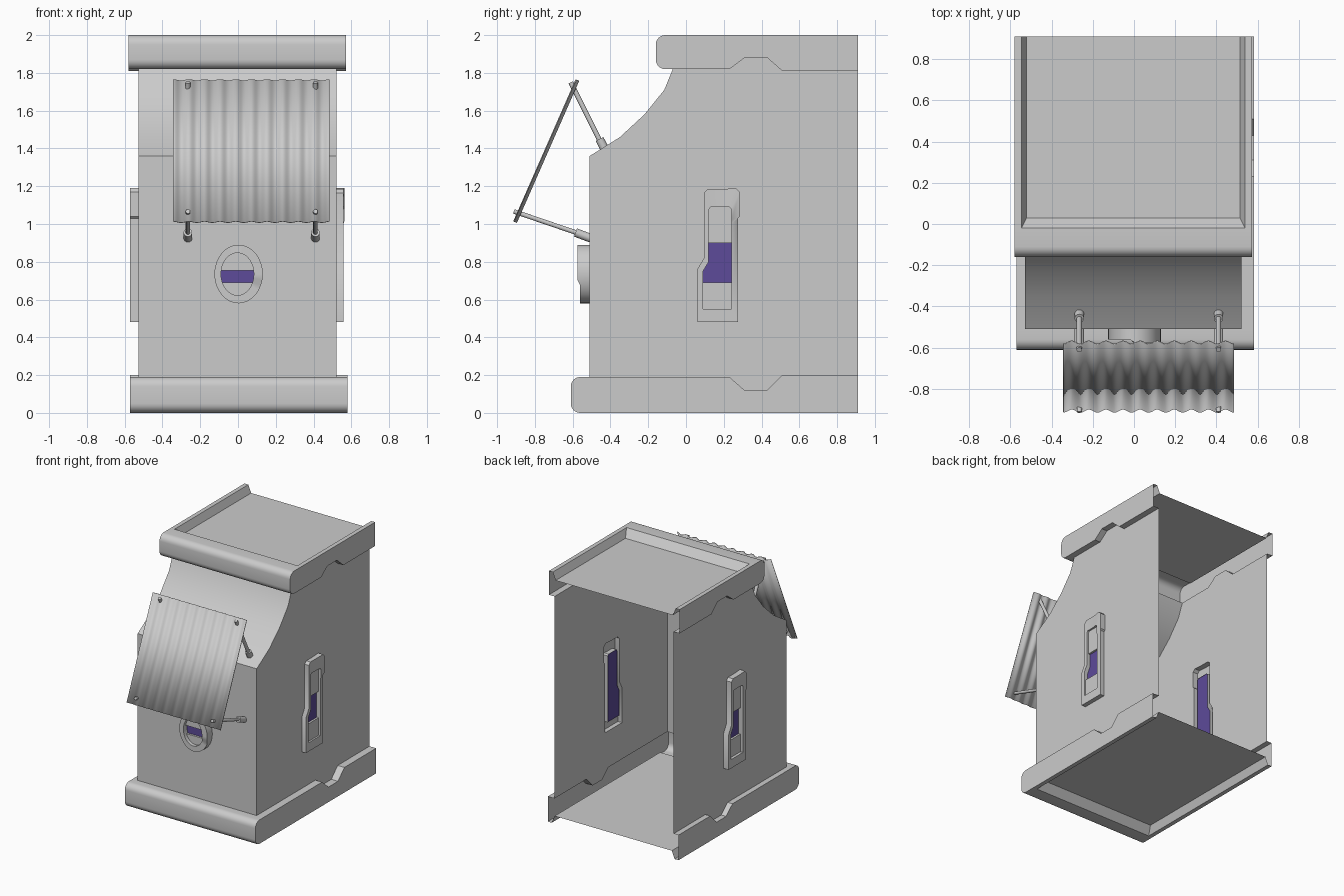
import bpy, bmesh, math
from mathutils import Vector

if "Cube" in bpy.data.objects:
    bpy.data.objects.remove(bpy.data.objects["Cube"])

BACK = 0.91            # open rear edge
BX, BW = -0.003, 0.525  # body centre and half width
PURPLE = bpy.data.materials.new("purple_glow")
PURPLE.diffuse_color = (0.11, 0.07, 0.32, 1)
PURPLE.use_nodes = True
PURPLE.node_tree.nodes["Principled BSDF"].inputs["Base Color"].default_value = PURPLE.diffuse_color


def finish(bm, name, mat=None, angle=40, weld=True):
    if weld:
        bmesh.ops.remove_doubles(bm, verts=bm.verts, dist=1e-5)
    bmesh.ops.recalc_face_normals(bm, faces=bm.faces)
    me = bpy.data.meshes.new(name)
    bm.to_mesh(me)
    bm.free()
    ob = bpy.data.objects.new(name, me)
    bpy.context.collection.objects.link(ob)
    if mat:
        me.materials.append(mat)
    bpy.ops.object.select_all(action='DESELECT')
    ob.select_set(True)
    bpy.context.view_layer.objects.active = ob
    bpy.ops.object.shade_smooth_by_angle(angle=math.radians(angle))
    return ob


def poly(bm, pts):
    return bm.faces.new([bm.verts.new(p) for p in pts])


def loft(bm, a, b, closed=False):
    va, vb = [bm.verts.new(p) for p in a], [bm.verts.new(p) for p in b]
    n = len(a)
    for i in range(n if closed else n - 1):
        j = (i + 1) % n
        bm.faces.new((va[i], va[j], vb[j], vb[i]))


def holed(bm, outer, hole, normal):
    edges = []
    for loop in (outer, hole):
        vs = [bm.verts.new(p) for p in loop]
        edges += [bm.edges.new((vs[i - 1], vs[i])) for i in range(len(vs))]
    bmesh.ops.triangle_fill(bm, use_beauty=True, edges=edges, normal=normal)


def notch(front, h):
    return [(front, h), (0.23, h), (0.31, 0.12), (0.43, 0.12), (0.51, h + .01), (BACK, h + .01)]


def clip(loop, level, sign):
    out = []
    for i, q in enumerate(loop):
        p = loop[i - 1]
        a, b = sign * (p[1] - level), sign * (q[1] - level)
        if a * b < 0:
            t = a / (a - b)
            out.append((p[0] + t * (q[0] - p[0]), level))
        if b >= 0:
            out.append(q)
    return out


# Outlines of the side slot and the front ring, as seen from outside
slot_out = [(.06, .48), (.06, .76), (.095, .82), (.095, 1.165), (.115, 1.185), (.2, 1.185),
            (.265, 1.19), (.285, 1.17), (.285, 1.04), (.275, 1.03), (.275, .48)]
slot_in = [(.09, .55), (.09, .75), (.12, .80), (.12, 1.075), (.13, 1.09), (.2, 1.09),
           (.23, 1.09), (.24, 1.08), (.24, 1.02), (.24, 1.0), (.24, .55)]
angles = [2 * math.pi * i / 32 for i in range(32)]
ring_out = [(.003 + .128 * math.cos(a), .735 + .155 * math.sin(a)) for a in angles]
ring_in = [(-.003 + .087 * math.cos(a), .735 + .112 * math.sin(a)) for a in angles]


def right(u, v, d): return (BX + BW + d, u, v)
def left(u, v, d): return (BX - BW - d, 0.34 - u, v)
def front(u, v, d): return (u, -0.51 - d, v)


# Body shell: side walls with slot openings, front wall and curved brow
curve = [(-.51, 1.36), (-.35, 1.46), (-.22, 1.58), (-.115, 1.71), (-.07, 1.82)]
bm = bmesh.new()
side = notch(-.51, .19) + [(y, 2 - h) for y, h in reversed(notch(-.07, .18))] + curve[-2::-1]
for s, place in ((1, right), (-1, left)):
    holed(bm, [(BX + s * BW, y, z) for y, z in side],
          [place(u, v, 0) for u, v in slot_out], (s, 0, 0))
holed(bm, [(BX + s * BW, -.51, z) for s, z in ((-1, .19), (1, .19), (1, 1.36), (-1, 1.36))],
      [front(u, v, 0) for u, v in ring_out], (0, -1, 0))
loft(bm, [(BX - BW, *p) for p in curve], [(BX + BW, *p) for p in curve])
finish(bm, "body_shell", angle=25)


# Bands at base and top: rounded front, notched sides, recessed panel
def band(name, f, body_front, h, cx, flip):
    bm = bmesh.new()
    W, r = 0.576, 0.05
    P = lambda x, y, z: (cx + x, y, 2 - z if flip else z)
    arc = [math.pi / 2 * i / 6 for i in range(7)]
    nose = [(f + r - r * math.sin(a), h - r + r * math.cos(a)) for a in arc]
    nose += [(f + r - r * math.cos(a), r - r * math.sin(a)) for a in arc]
    edge = notch(body_front, h)
    loft(bm, [P(-W, *p) for p in nose], [P(W, *p) for p in nose])
    poly(bm, [P(-W, f + r, h), P(W, f + r, h), P(W, body_front, h), P(-W, body_front, h)])
    y1, y2, x1, x2, deep = f + .14, f + .19, .542, .517, .06
    poly(bm, [P(-W, f + r, 0), P(W, f + r, 0), P(W, y1, 0), P(-W, y1, 0)])
    for s in (-1, 1):
        poly(bm, [P(s * W, *p) for p in nose + [(BACK, 0)] + edge[::-1]])
        loft(bm, [P(s * W, *p) for p in edge], [(BX + s * BW, *P(0, *p)[1:]) for p in edge])
        poly(bm, [P(s * W, y1, 0), P(s * x1, y1, 0), P(s * x1, BACK, 0), P(s * W, BACK, 0)])
    loft(bm, [P(-x1, BACK, 0), P(-x1, y1, 0), P(x1, y1, 0), P(x1, BACK, 0)],
         [P(-x2, BACK, deep), P(-x2, y2, deep), P(x2, y2, deep), P(x2, BACK, deep)])
    poly(bm, [P(-x2, BACK, deep), P(-x2, y2, deep), P(x2, y2, deep), P(x2, BACK, deep)])
    finish(bm, name, angle=25)


band("base_band", -.61, -.51, .19, .005, False)
band("top_band", -.16, -.07, .18, -.004, True)


# Slot fittings: raised frame, purple backing, grey covers above and below
def fitting(name, outer, inner, place, depth, low, high):
    bm = bmesh.new()
    ot = [place(*p, d) for p, d in zip(outer, depth)]
    it = [place(*p, d) for p, d in zip(inner, depth)]
    loft(bm, [place(*p, 0) for p in outer], ot, True)
    loft(bm, ot, it, True)
    loft(bm, it, [place(*p, 0) for p in inner], True)
    finish(bm, name + "_frame")
    bm = bmesh.new()
    for loop in (clip(inner, high, 1), clip(inner, low, -1)):
        poly(bm, [place(*p, .022) for p in loop])
        loft(bm, [place(*p, .022) for p in loop], [place(*p, .006) for p in loop], True)
    finish(bm, name + "_covers")
    bm = bmesh.new()
    poly(bm, [place(*p, .004) for p in inner])
    finish(bm, name + "_glow", PURPLE)


slot_depth = [.043 if i in (6, 7, 8) else .036 for i in range(11)]
fitting("right_slot", slot_out, slot_in, right, slot_depth, .69, .90)
fitting("left_slot", slot_out, slot_in, left, [.044] * 11, .69, .90)
ring_depth = [.065 if i <= 8 or i >= 31 else .05 for i in range(32)]
fitting("front_ring", ring_out, ring_in, front, ring_depth, .69, .755)

# Corrugated awning sheet
lo, hi = Vector((0, -.905, 1.01)), Vector((0, -.575, 1.762))
n = Vector((0, -(hi - lo).z, (hi - lo).y)).normalized()
rows = [[], []]
for i in range(121):
    t = i / 120
    off = n * .008 * math.cos(20 * math.pi * t) + Vector((-.343 + .828 * t, 0, 0))
    rows[0].append(lo + off)
    rows[1].append(hi + off)
bm = bmesh.new()
loft(bm, *rows)
sheet = finish(bm, "awning_sheet")
mod = sheet.modifiers.new("thickness", 'SOLIDIFY')
mod.thickness, mod.offset = .005, 0


# Awning struts with wall collars
def rod(bm, p, q, r):
    p, q = Vector(p), Vector(q)
    m = (q - p).to_track_quat('Z', 'Y').to_matrix().to_4x4()
    m.translation = (p + q) / 2
    bmesh.ops.create_cone(bm, cap_ends=True, segments=14, radius1=r, radius2=r,
                          depth=(q - p).length, matrix=m)


for label, x in (("left", -.265), ("right", .41)):
    bm = bmesh.new()
    rod(bm, (x, -.435, 1.405), (x, -.458, 1.45), .023)
    rod(bm, (x, -.44, 1.41), (x, -.61, 1.75), .013)
    rod(bm, (x, -.505, .925), (x, -.585, .955), .023)
    rod(bm, (x, -.51, .93), (x, -.912, 1.067), .012)
    finish(bm, label + "_awning_struts")
